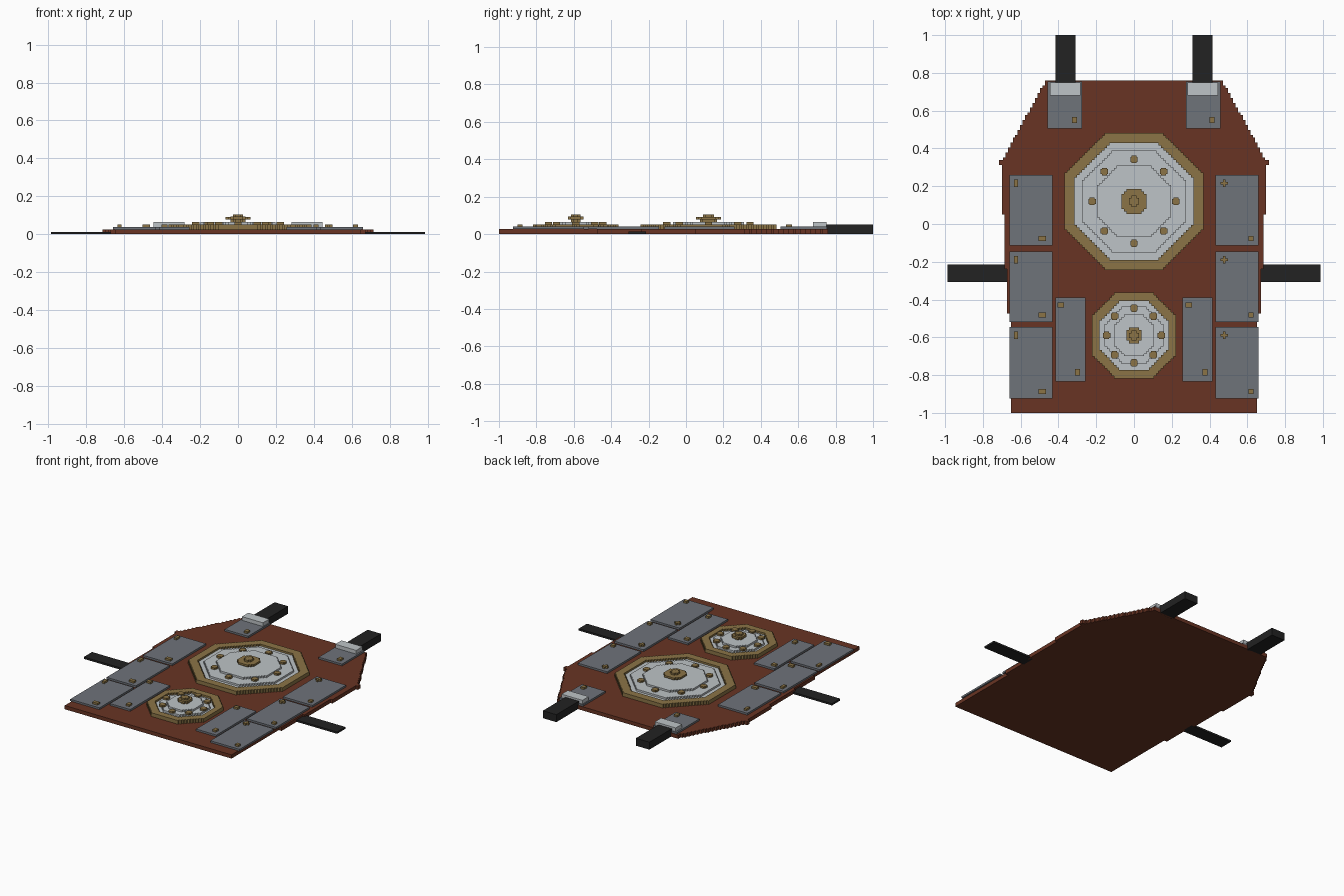
import bpy, bmesh, math

if "Cube" in bpy.data.objects:
    bpy.data.objects.remove(bpy.data.objects["Cube"])

V = 0.0131  # block size; every layer and step is a multiple of it


def material(name, rgb):
    m = bpy.data.materials.new(name)
    lin = [((c / 255 + 0.055) / 1.055) ** 2.4 for c in rgb]
    m.diffuse_color = (*lin, 1)
    m.use_nodes = True
    m.node_tree.nodes["Principled BSDF"].inputs["Base Color"].default_value = m.diffuse_color
    return m


LEATHER = material("brown leather", (104, 52, 35))
STEEL = material("grey steel", (110, 115, 122))
BRASS = material("dull brass", (139, 116, 70))
SILVER = material("pale silver", (190, 196, 199))
STRAP = material("black strap", (34, 34, 34))


def finish(name, bm, mat):
    bmesh.ops.recalc_face_normals(bm, faces=bm.faces)
    me = bpy.data.meshes.new(name)
    bm.to_mesh(me)
    bm.free()
    me.materials.append(mat)
    ob = bpy.data.objects.new(name, me)
    bpy.context.collection.objects.link(ob)
    return ob


def box(name, mat, x0, x1, y0, y1, z0, z1):
    bm = bmesh.new()
    bmesh.ops.create_cube(bm, size=1)
    for v in bm.verts:
        v.co = ((x0, x1)[v.co.x > 0], (y0, y1)[v.co.y > 0], (z0, z1)[v.co.z > 0])
    return finish(name, bm, mat)


def outline(half_width, y0, y1):
    """Stepped right-hand edge, bottom to top, as (half width, y) pairs."""
    n = round((y1 - y0) / V)
    h = (y1 - y0) / n
    edge = []
    for i in range(n):
        w = half_width(y0 + (i + 0.5) * h)
        if edge and abs(edge[-1][0] - w) < 1e-6:
            edge[-1] = (w, y0 + (i + 1) * h)
        else:
            edge += [(w, y0 + i * h), (w, y0 + (i + 1) * h)]
    return edge


def slab(name, mat, edge, z0, z1, cx=0, cy=0, hole=None):
    """Extrude a mirrored stepped outline, optionally with a stepped hole."""
    bm = bmesh.new()
    loops = []
    for e in [edge] + ([hole] if hole else []):
        pts = e + [(-x, y) for x, y in reversed(e)]
        vs = [bm.verts.new((cx + x, cy + y, z0)) for x, y in pts]
        loops.append([bm.edges.new((vs[i - 1], vs[i])) for i in range(len(vs))])
    if hole:
        bmesh.ops.triangle_fill(bm, edges=sum(loops, []), use_beauty=True)
    else:
        bmesh.ops.contextual_create(bm, geom=loops[0])
        bmesh.ops.triangulate(bm, faces=bm.faces[:])
    ext = bmesh.ops.extrude_face_region(bm, geom=bm.faces[:], use_keep_orig=True)
    for g in ext["geom"]:
        if isinstance(g, bmesh.types.BMVert):
            g.co.z = z1
    return finish(name, bm, mat)


def octagon(r):
    def half(y):
        w = min(r, r * math.sqrt(2) - abs(y))
        return max(1, round(w / V)) * V
    return outline(half, -r, r)


def rivet(x, y, z, w=2 * V, d=2 * V):
    box("rivet", BRASS, x - w / 2, x + w / 2, y - d / 2, y + d / 2, z, z + V)


def cross_rivet(x, y, z):
    s = 1.5 * V
    edge = [(V / 2, -s), (V / 2, -V / 2), (s, -V / 2), (s, V / 2), (V / 2, V / 2), (V / 2, s)]
    slab("cross_rivet", BRASS, edge, z, z + V, x, y)


# Leather backing with widening sides and tapered shoulders
def body_half(y):
    for top, w in ((-0.48, 0.65), (-0.24, 0.672), (0.05, 0.685), (0.31, 0.70), (0.335, 0.715)):
        if y < top:
            return w
    return round((0.70 - (y - 0.335) * 0.55) / V) * V


slab("leather_back", LEATHER, outline(body_half, -1.0, 0.76), 0, 2 * V)


# Octagonal medallions: brass rim, stepped silver disc, rivets, centre boss
def medallion(cy, r_out, r_in, r_mid, r_top, r_rivet, boss):
    slab("medallion_rim", BRASS, octagon(r_out), 2 * V, 4 * V, 0, cy, octagon(r_in))
    slab("medallion_disc", SILVER, octagon(r_in), 2 * V, 3 * V, 0, cy)
    slab("medallion_middle", SILVER, octagon(r_mid), 3 * V, 4 * V, 0, cy)
    slab("medallion_centre", SILVER, octagon(r_top), 4 * V, 5 * V, 0, cy)
    for i in range(8):
        a = i * math.pi / 4
        x, y = r_rivet * math.cos(a), cy + r_rivet * math.sin(a)
        rivet(x, y, 4 * V, 3 * V, 2 * V)
        rivet(x, y, 4 * V, 2 * V, 3 * V)
    for r, z0, z1 in boss:
        slab("boss", BRASS, octagon(r), z0 * V, z1 * V, 0, cy)


medallion(0.12, 0.363, 0.31, 0.27, 0.19, 0.222,
          ((0.045, 5, 6), (0.066, 6, 7), (0.03, 7, 8)))
medallion(-0.59, 0.228, 0.182, 0.152, 0.11, 0.145,
          ((0.026, 5, 6), (0.042, 6, 7.2), (0.026, 7.2, 8)))

# Steel plates, mirrored; rivet placement differs slightly by side
P, T = 2 * V, 3 * V
for s in (-1, 1):
    def plate(name, a, b, y0, y1):
        box(name, STEEL, min(s * a, s * b), max(s * a, s * b), y0, y1, P, T)

    for y0, y1 in ((-0.115, 0.26), (-0.52, -0.145), (-0.925, -0.545)):
        plate("side_plate", 0.432, 0.66, y0, y1)
        if s < 0:
            rivet(-0.625, y1 - 0.045, T, 1.5 * V, 3 * V)
            rivet(-0.485, y0 + 0.038, T, 3 * V, 2 * V)
        else:
            cross_rivet(0.478, y1 - 0.045, T)
            rivet(0.62, y0 + 0.038, T)
    plate("inner_plate", 0.257, 0.415, -0.833, -0.39)
    rivet(-0.388 if s < 0 else 0.29, -0.43, T, 2.5 * V, 2 * V)
    rivet(-0.30 if s < 0 else 0.375, -0.785, T, 2 * V, 2.5 * V)
    plate("shoulder_plate", 0.275, 0.457, 0.505, 0.755)
    rivet(-0.315 if s < 0 else 0.412, 0.55, T, 2 * V, 2.5 * V)

    # Buckle, shoulder strap and side strap
    def part(name, mat, a, b, *rest):
        box(name, mat, min(s * a, s * b), max(s * a, s * b), *rest)

    part("buckle", SILVER, 0.282, 0.445, 0.68, 0.75, T, 5 * V)
    part("shoulder_strap", STRAP, 0.31, 0.415, 0.745, 1.0, 0, 4 * V)
    part("side_strap", STRAP, 0.66, 0.987, -0.307, -0.215, 0, V)
